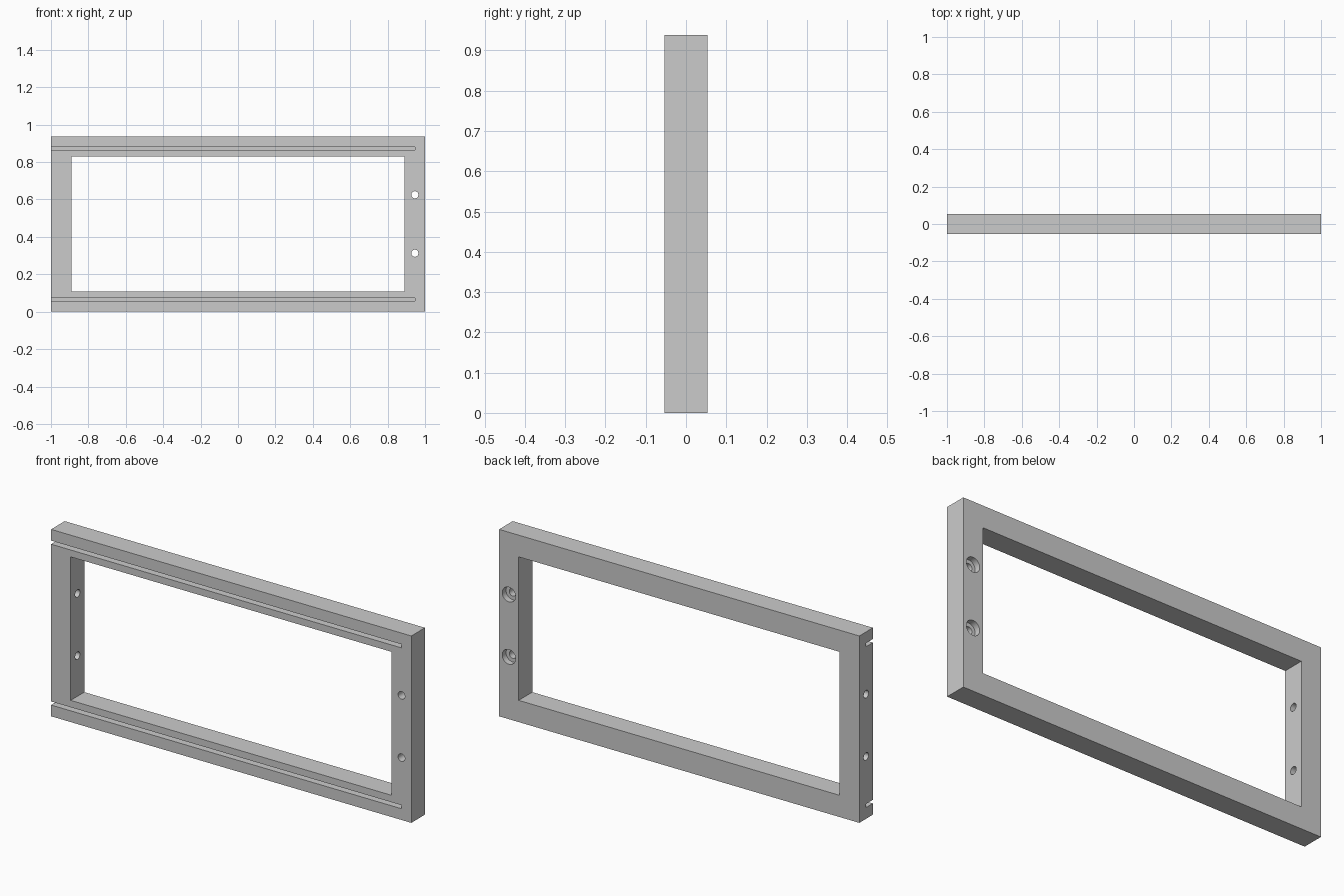
import bpy
from math import pi

if "Cube" in bpy.data.objects:
    bpy.data.objects.remove(bpy.data.objects["Cube"])

W, H, T = 2.0, 0.938, 0.108   # overall width, height, thickness
B = 0.109                     # bar width
HOLES = (H / 3, 2 * H / 3)


def box(name, lo, hi):
    bpy.ops.mesh.primitive_cube_add(size=1, location=[(a + b) / 2 for a, b in zip(lo, hi)])
    o = bpy.context.object
    o.name = name
    o.scale = [b - a for a, b in zip(lo, hi)]
    bpy.ops.object.transform_apply(location=False, rotation=False, scale=True)
    return o


def rod(name, r, depth, loc, rot):
    bpy.ops.mesh.primitive_cylinder_add(vertices=32, radius=r, depth=depth, location=loc, rotation=rot)
    o = bpy.context.object
    o.name = name
    return o


def cut(target, cutter):
    m = target.modifiers.new("cut", 'BOOLEAN')
    m.operation, m.solver, m.object = 'DIFFERENCE', 'EXACT', cutter
    bpy.context.view_layer.objects.active = target
    bpy.ops.object.modifier_apply(modifier=m.name)
    bpy.data.objects.remove(cutter, do_unlink=True)


# Rectangular frame with its window
frame = box("frame", (-W / 2, -T / 2, 0), (W / 2, T / 2, H))
cut(frame, box("window_cutter", (-W / 2 + B, -T, B), (W / 2 - B, T, H - B)))

# Panel grooves in the front of both rails, open at the left end
for z in (B * 0.6, H - B * 0.6):
    cut(frame, box("groove_cutter", (-1.1, -T, z - 0.009), (W / 2 - B / 2, 0, z + 0.009)))

for z in HOLES:
    # Counterbored screw holes, front to back through the right post
    x = W / 2 - B / 2
    cut(frame, rod("screw_cutter", 0.019, 0.3, (x, 0, z), (pi / 2, 0, 0)))
    cut(frame, rod("bore_cutter", 0.037, 0.1, (x, T / 2 + 0.02, z), (pi / 2, 0, 0)))
    # Cross holes, sideways through the left post
    cut(frame, rod("cross_cutter", 0.019, 0.3, (-W / 2 + B / 2, 0, z), (0, pi / 2, 0)))

# Smooth hole walls, crisp edges
frame.select_set(True)
bpy.context.view_layer.objects.active = frame
bpy.ops.object.shade_smooth_by_angle(angle=pi / 6)
